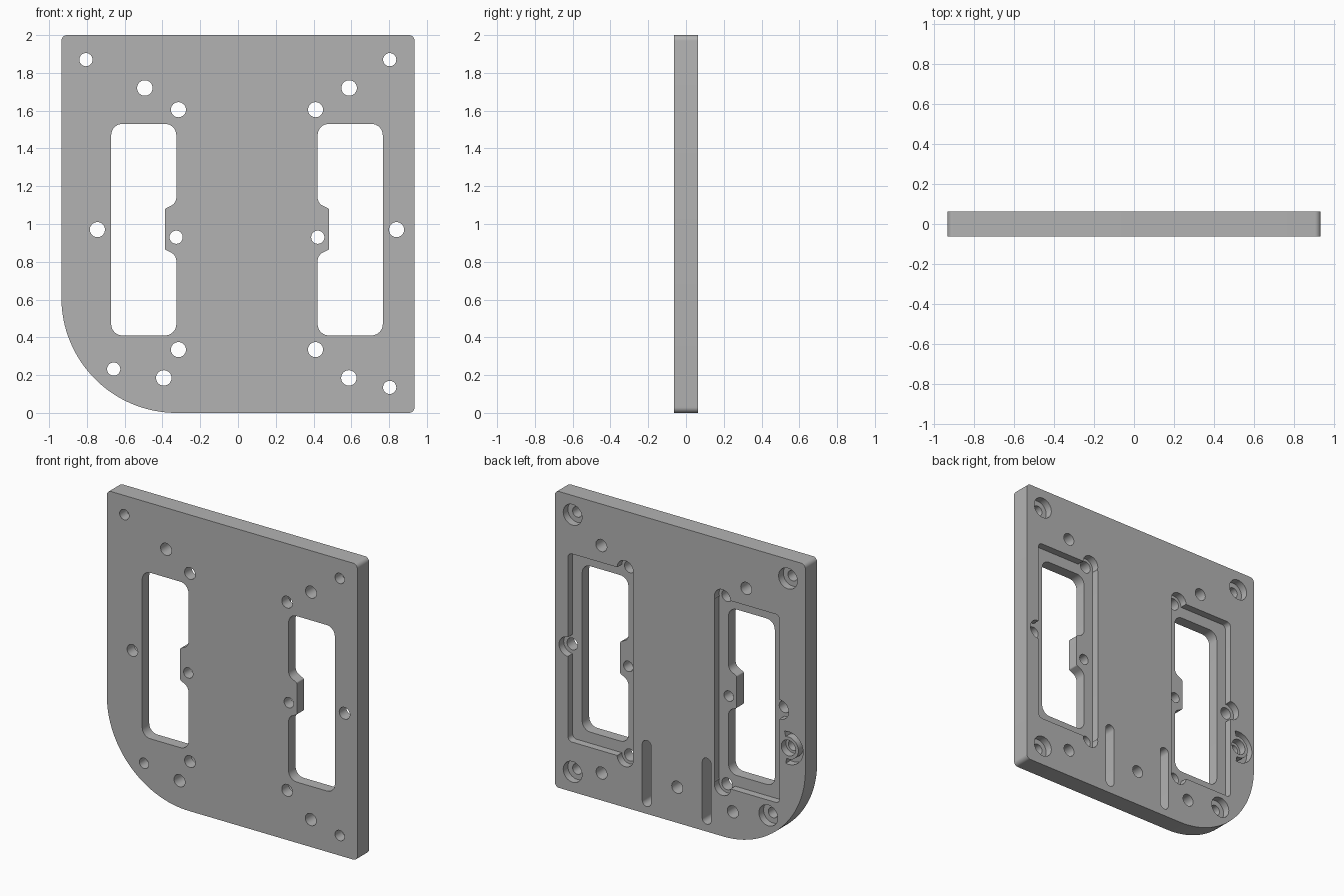
import bpy, bmesh, math
from mathutils import Vector

cube = bpy.data.objects.get("Cube")
if cube:
    bpy.data.objects.remove(cube, do_unlink=True)

T = 0.0625          # half thickness
MID = 0.0475        # mirror axis of the two windows
FLOOR = T - 0.05    # pocket floor
DEEP = T - 0.1      # floor of the deep blind cuts
OUT = 0.2           # overshoot of cutters

metal = bpy.data.materials.new("grey metal")
metal.use_nodes = True
grey = (0.45, 0.45, 0.45, 1)
metal.diffuse_color = grey
metal.node_tree.nodes["Principled BSDF"].inputs["Base Color"].default_value = grey


def fillet(corners, steps=8):
    """Round each (x, z, radius) corner of a closed outline."""
    pts = []
    for i, (x, z, r) in enumerate(corners):
        p = Vector((x, z))
        if r == 0:
            pts.append(p)
            continue
        a = (Vector(corners[i - 1][:2]) - p).normalized()
        b = (Vector(corners[(i + 1) % len(corners)][:2]) - p).normalized()
        half = a.angle(b) / 2
        centre = p + (a + b).normalized() * r / math.sin(half)
        start = p + a * r / math.tan(half) - centre
        end = p + b * r / math.tan(half) - centre
        sweep = start.angle_signed(end)
        n = steps * 4 if r > 0.3 else steps
        for k in range(n + 1):
            t = -sweep * k / n
            c, s = math.cos(t), math.sin(t)
            pts.append(centre + Vector((c * start.x - s * start.y, s * start.x + c * start.y)))
    return pts


def prism(name, pts, y0, y1):
    """Extrude an x-z outline from y0 to y1."""
    bm = bmesh.new()
    face = bm.faces.new([bm.verts.new((p[0], y0, p[1])) for p in pts])
    res = bmesh.ops.extrude_face_region(bm, geom=[face])
    moved = [v for v in res["geom"] if isinstance(v, bmesh.types.BMVert)]
    bmesh.ops.translate(bm, verts=moved, vec=(0, y1 - y0, 0))
    bmesh.ops.recalc_face_normals(bm, faces=bm.faces)
    mesh = bpy.data.meshes.new(name)
    bm.to_mesh(mesh)
    bm.free()
    mesh.materials.append(metal)
    ob = bpy.data.objects.new(name, mesh)
    bpy.context.collection.objects.link(ob)
    return ob


def cut(pts, floor=-OUT):
    """Cut an outline from the back down to the given floor."""
    tool = prism("cutter", pts, floor, OUT)
    tool.hide_render = True
    bpy.context.view_layer.objects.active = plate
    mod = plate.modifiers.new("cut", "BOOLEAN")
    mod.operation, mod.solver, mod.object = "DIFFERENCE", "EXACT", tool
    bpy.ops.object.modifier_apply(modifier=mod.name)
    bpy.data.objects.remove(tool, do_unlink=True)


def arc(x, z, r, a0=0, a1=360, n=32):
    return [(x + r * math.cos(math.radians(a0 + (a1 - a0) * k / n)),
             z + r * math.sin(math.radians(a0 + (a1 - a0) * k / n))) for k in range(n + 1)]


def circle(x, z, r):
    return arc(x, z, r)[:-1]


def rect(x0, x1, z0, z1, r):
    return fillet([(x0, z0, r), (x1, z0, r), (x1, z1, r), (x0, z1, r)])


# Plate with one large rounded corner
plate = prism("mounting_plate", fillet([
    (-0.935, 0, 0.61), (0.935, 0, 0.03), (0.935, 2, 0.03), (-0.935, 2, 0.03)]), -T, T)

# Mirrored windows, each with a shallow pocket on the back
for s in (-1, 1):
    def mx(d):
        return MID + s * d

    cut(rect(*sorted((mx(0.303), mx(0.79))), 0.335, 1.605, 0.03), FLOOR)
    for z in (0.335, 1.605):
        cut(circle(mx(0.363), z, 0.06), FLOOR)
    cut(circle(mx(0.792), 0.97, 0.065), FLOOR)
    inner, tab, outer = mx(0.374), mx(0.435), mx(0.719)
    cut(fillet([(outer, 0.41, 0.06), (inner, 0.41, 0.06), (inner, 0.835, 0.05),
                (tab, 0.865, 0.01), (tab, 1.08, 0.01), (inner, 1.11, 0.05),
                (inner, 1.53, 0.06), (outer, 1.53, 0.06)]))
    # Through holes around the window
    for d, z, r in ((0.541, 1.72, 0.041), (0.363, 1.605, 0.04), (0.363, 0.335, 0.04),
                    (0.375, 0.93, 0.035), (0.792, 0.97, 0.04)):
        cut(circle(mx(d), z, r))

# Lower through holes
for x in (-0.393, 0.587):
    cut(circle(x, 0.185, 0.041))

# Counterbored corner holes
for x, z in ((-0.805, 1.87), (0.803, 1.87), (0.803, 0.135), (-0.658, 0.232)):
    cut(circle(x, z, 0.07), FLOOR)
    cut(circle(x, z, 0.035))

# Long blind slots and a blind hole between them
for x in (0.25, -0.198):
    cut(rect(x - 0.033, x + 0.033, 0.05, 0.495, 0.032), DEEP)
cut(circle(0.022, 0.24, 0.041), DEEP)

# Adjuster hole with a curved groove beside it
ax, az = -0.808, 0.727
cut(circle(ax, az, 0.053), FLOOR)
cut(circle(ax, az, 0.035), DEEP)
cut(arc(ax, az, 0.11, 75, 280) + arc(ax, az, 0.075, 280, 75), FLOOR)

# Smooth round walls, sharp rims
bpy.ops.object.select_all(action="DESELECT")
plate.select_set(True)
bpy.context.view_layer.objects.active = plate
bpy.ops.object.shade_smooth_by_angle(angle=math.radians(30))
